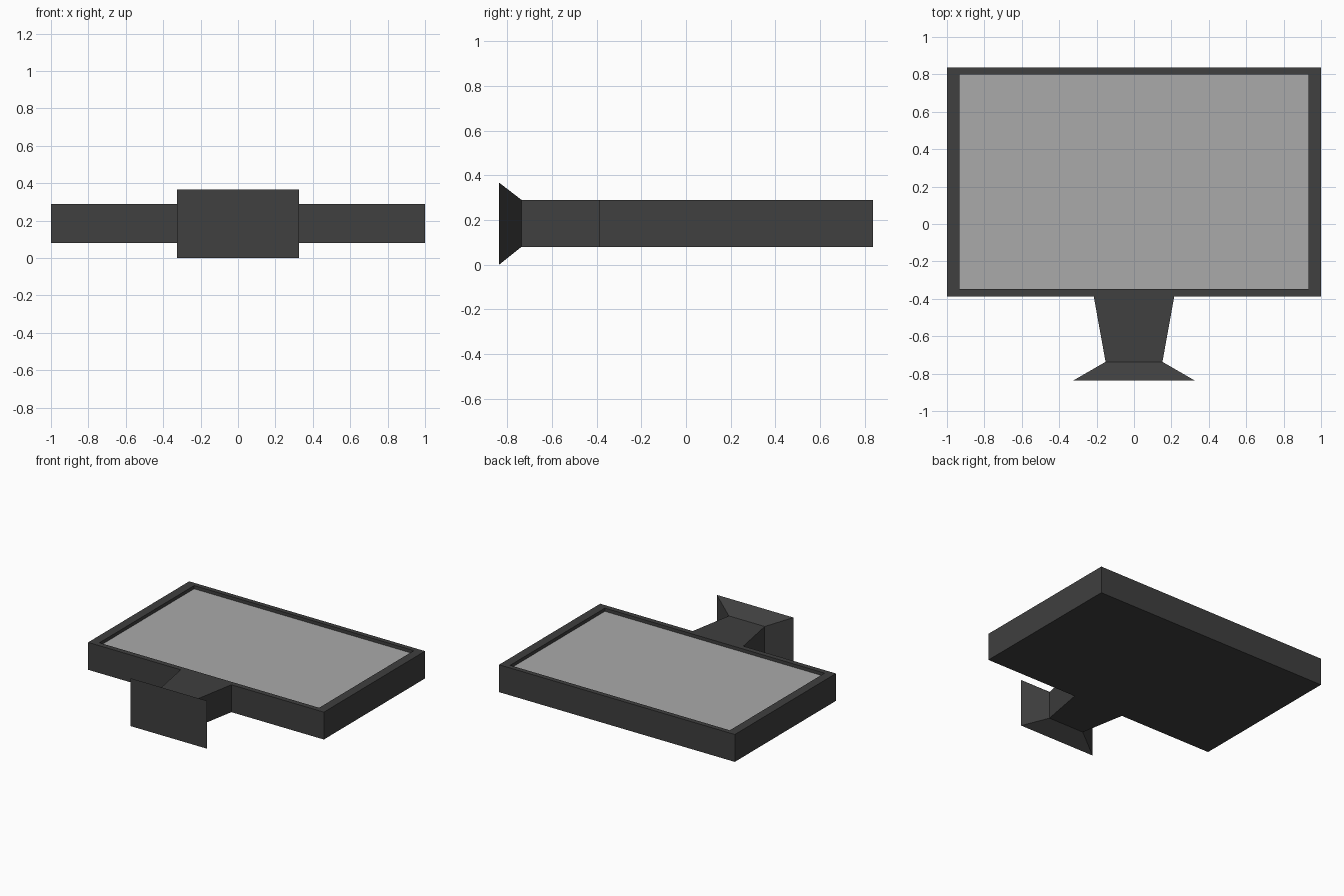
import bpy, bmesh

if "Cube" in bpy.data.objects:
    bpy.data.objects.remove(bpy.data.objects["Cube"])


def material(name, grey):
    m = bpy.data.materials.new(name)
    m.diffuse_color = (grey, grey, grey, 1)
    m.use_nodes = True
    m.node_tree.nodes["Principled BSDF"].inputs["Base Color"].default_value = m.diffuse_color
    return m


def loft(name, rings, mat, cap_start=True, cap_end=True):
    """Join a series of four-cornered rings into a flat-shaded solid."""
    bm = bmesh.new()
    loops = [[bm.verts.new(p) for p in ring] for ring in rings]
    for a, b in zip(loops, loops[1:]):
        for i in range(4):
            j = (i + 1) % 4
            bm.faces.new((a[i], a[j], b[j], b[i]))
    if cap_start:
        bm.faces.new(loops[0][::-1])
    if cap_end:
        bm.faces.new(loops[-1])
    mesh = bpy.data.meshes.new(name)
    bm.to_mesh(mesh)
    bm.free()
    mesh.materials.append(mat)
    obj = bpy.data.objects.new(name, mesh)
    bpy.context.collection.objects.link(obj)
    return obj


def flat_ring(half_x, y0, y1, z):
    return [(-half_x, y0, z), (half_x, y0, z), (half_x, y1, z), (-half_x, y1, z)]


def upright_ring(half_x, z0, z1, y):
    return [(-half_x, y, z0), (half_x, y, z0), (half_x, y, z1), (-half_x, y, z1)]


dark = material("dark_casing", 0.05)
light = material("screen_grey", 0.40)

BOTTOM, TOP, FLOOR = 0.08, 0.29, 0.265
OUTER = (1.0, -0.388, 0.837)
INNER = (0.932, -0.348, 0.80)

# Casing: outer walls, flat rim, then recess walls down to the screen
loft("casing", [flat_ring(*OUTER, BOTTOM), flat_ring(*OUTER, TOP),
                flat_ring(*INNER, TOP), flat_ring(*INNER, FLOOR)],
     dark, cap_end=False)

# Screen panel at the bottom of the recess
loft("screen", [flat_ring(*INNER, FLOOR)], light, cap_start=False)

# Stand: tapering neck and flared foot, lofted away from the casing
# (front-facing sections, so the foot's cap faces -y)
neck_end = upright_ring(0.152, BOTTOM, TOP, -0.737)
loft("neck", [neck_end, upright_ring(0.215, BOTTOM, TOP, -0.388)][::-1],
     dark, cap_start=False, cap_end=False).data.flip_normals()
loft("foot", [neck_end, upright_ring(0.325, 0.0, 0.367, -0.837)],
     dark, cap_start=False)
